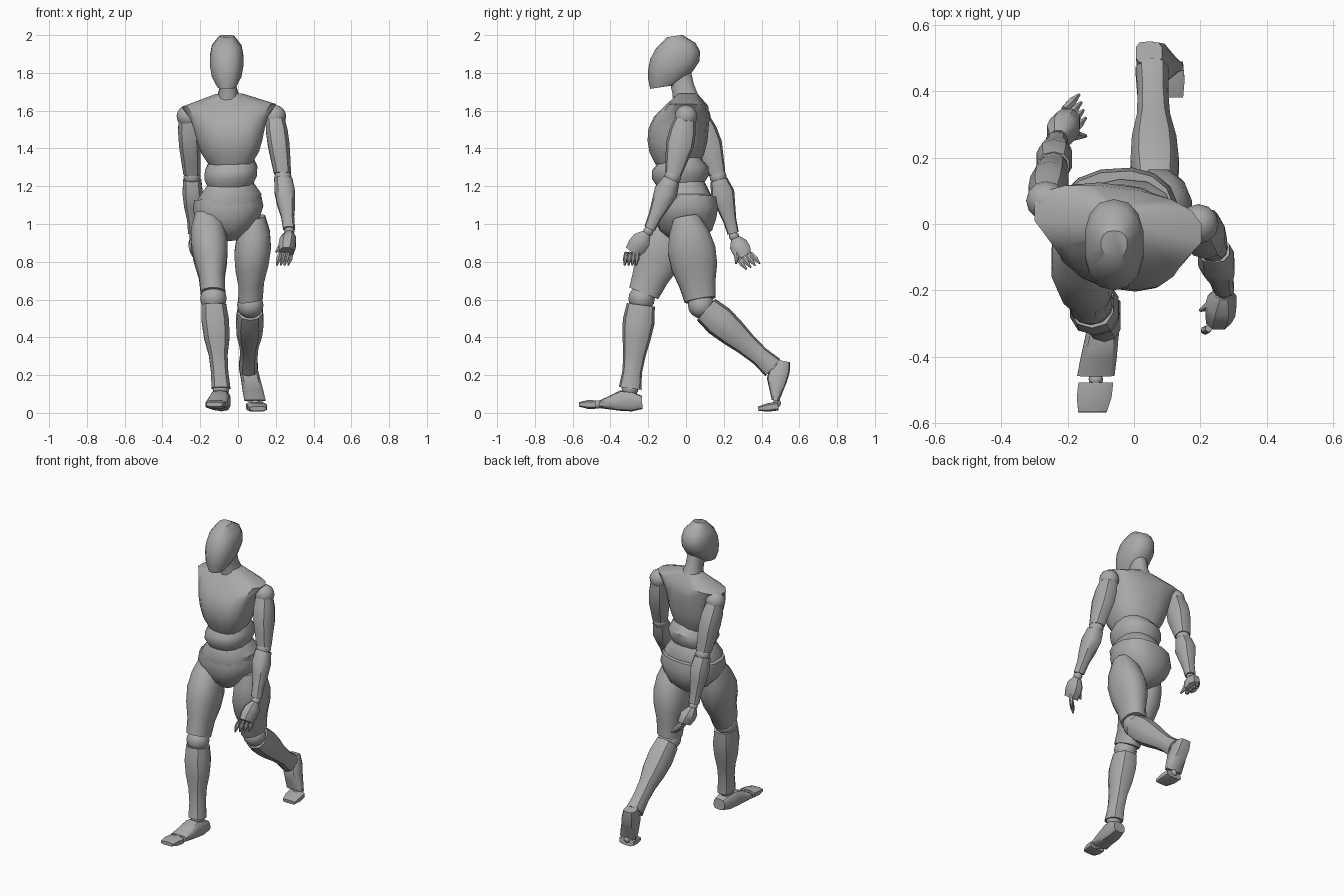
import bpy, bmesh, math
from mathutils import Vector

if "Cube" in bpy.data.objects:
    bpy.data.objects.remove(bpy.data.objects["Cube"], do_unlink=True)

grey = bpy.data.materials.new("mannequin_grey")
grey.use_nodes = True
colour = (0.4, 0.4, 0.4, 1)
grey.diffuse_color = colour
grey.node_tree.nodes["Principled BSDF"].inputs["Base Color"].default_value = colour


def finish(name, bm):
    bmesh.ops.recalc_face_normals(bm, faces=bm.faces)
    mesh = bpy.data.meshes.new(name)
    bm.to_mesh(mesh)
    bm.free()
    mesh.materials.append(grey)
    obj = bpy.data.objects.new(name, mesh)
    bpy.context.collection.objects.link(obj)
    bpy.ops.object.select_all(action='DESELECT')
    obj.select_set(True)
    bpy.context.view_layer.objects.active = obj
    bpy.ops.object.shade_smooth_by_angle(angle=math.radians(40))


def power(value, exponent):
    return math.copysign(abs(value) ** exponent, value)


# Loft of evenly spaced rounded rings along a bone, from its lower to its upper end
def loft(name, bottom, top, widths, fronts, backs=None, sides=12, square=.85,
         yaw=0, roll=0, tilt=0):
    bm = bmesh.new()
    across = Vector((1, yaw, roll))
    rear = (top - bottom).normalized().cross(Vector((1, 0, 0))) + Vector((0, 0, tilt))
    loops = []
    for index, (width, front, back) in enumerate(zip(widths, fronts, backs or fronts)):
        centre = bottom.lerp(top, index / (len(widths) - 1)) + rear * (back - front) / 2
        depth = (front + back) / 2
        loop = []
        for side in range(sides):
            angle = math.tau * (side + .5) / sides
            offset = across * width * power(math.cos(angle), square)
            offset += rear * depth * power(math.sin(angle), square)
            loop.append(bm.verts.new(centre + offset))
        loops.append(loop)
    for low, high in zip(loops, loops[1:]):
        for side in range(sides):
            after = (side + 1) % sides
            bm.faces.new((low[side], low[after], high[after], high[side]))
    bm.faces.new(loops[0])
    bm.faces.new(loops[-1])
    finish(name, bm)


# Round joint between two parts
def joint(name, centre, radius):
    bm = bmesh.new()
    bmesh.ops.create_uvsphere(bm, u_segments=12, v_segments=8, radius=radius)
    bmesh.ops.translate(bm, verts=bm.verts, vec=centre)
    finish(name, bm)


# Finger of two tapered segments
def finger(name, base, tip, radius):
    middle = base.lerp(tip, .5)
    for part, start, end, r_start, r_end in (
            ("base", base, middle, radius * .8, radius),
            ("tip", middle, tip, radius, radius * .3)):
        bm = bmesh.new()
        axis = end - start
        bmesh.ops.create_cone(bm, cap_ends=True, segments=6, radius1=r_start,
                              radius2=r_end, depth=axis.length)
        turn = axis.to_track_quat('Z', 'Y').to_matrix()
        bmesh.ops.rotate(bm, verts=bm.verts, matrix=turn)
        bmesh.ops.translate(bm, verts=bm.verts, vec=(start + end) / 2)
        finish(f"{name}_{part}", bm)


def arm(side, shoulder, elbow, wrist, knuckles, spread, curl, thumb):
    shoulder, elbow, wrist, knuckles, spread, curl, thumb = map(
        Vector, (shoulder, elbow, wrist, knuckles, spread, curl, thumb))
    joint(f"{side}_shoulder", shoulder, .06)
    joint(f"{side}_elbow", elbow, .045)
    joint(f"{side}_wrist", wrist, .027)
    loft(f"{side}_upper_arm", elbow.lerp(shoulder, .05), shoulder,
         widths=(.047, .054, .06, .06, .05),
         fronts=(.045, .06, .075, .07, .05), sides=10)
    loft(f"{side}_forearm", wrist.lerp(elbow, .05), elbow.lerp(wrist, .05),
         widths=(.033, .036, .05, .056, .05),
         fronts=(.03, .036, .05, .064, .045), sides=10)
    loft(f"{side}_palm", knuckles, wrist.lerp(knuckles, .1),
         widths=(.04, .048, .046, .026),
         fronts=(.045, .056, .054, .027), sides=8)
    for number in range(4):
        base = knuckles + spread * (number / 1.5 - 1)
        finger(f"{side}_finger_{number + 1}", base, base + curl, .014)
    finger(f"{side}_thumb", wrist.lerp(knuckles, .3), knuckles + thumb, .018)


def leg(side, hip, knee, ankle, heel, sole, toe_root, toe_tip, roll):
    hip, knee, ankle, heel, sole, toe_root, toe_tip = map(
        Vector, (hip, knee, ankle, heel, sole, toe_root, toe_tip))
    joint(f"{side}_knee", knee, .07)
    joint(f"{side}_ankle", ankle, .045)
    joint(f"{side}_toe_joint", sole.lerp(toe_root, .5), .022)
    loft(f"{side}_thigh", knee.lerp(hip, .06), hip,
         widths=(.067, .07, .09, .1, .09, .06),
         fronts=(.085, .1, .125, .13, .11, .07), roll=roll)
    loft(f"{side}_shin", ankle, knee.lerp(ankle, .07),
         widths=(.052, .048, .052, .07, .076, .068),
         fronts=(.06, .052, .06, .075, .085, .075), sides=10)
    loft(f"{side}_foot", sole, heel,
         widths=(.058, .056, .052, .05, .04),
         fronts=(.02, .045, .07, .065, .035),
         backs=(.02, .03, .04, .045, .035), sides=10, square=.6)
    loft(f"{side}_toe", toe_tip, toe_root,
         widths=(.045, .055, .055), fronts=(.012, .024, .024), sides=8, square=.6)


# Head and neck
loft("head", Vector((-.06, -.06, 1.735)), Vector((-.06, -.06, 1.995)),
     widths=(.05, .08, .09, .09, .08, .04),
     fronts=(.13, .14, .14, .13, .1, .04),
     backs=(.01, .09, .13, .135, .11, .04), sides=14, tilt=.15)
loft("neck", Vector((-.05, 0, 1.65)), Vector((-.055, -.03, 1.78)),
     widths=(.065, .047, .047), fronts=(.07, .06, .06), tilt=.2)

# Torso, twisted slightly towards the swinging arm
loft("chest", Vector((-.04, -.03, 1.315)), Vector((-.05, -.03, 1.69)),
     widths=(.115, .155, .175, .19, .21, .255, .07),
     fronts=(.13, .16, .17, .165, .135, .07, .01),
     backs=(.1, .125, .14, .145, .15, .14, .09),
     sides=16, square=.8, yaw=-.13, roll=.03)
loft("upper_abdomen", Vector((-.04, -.03, 1.2)), Vector((-.035, -.03, 1.34)),
     widths=(.12, .142, .142, .12), fronts=(.12, .15, .15, .11),
     sides=14, roll=.08, tilt=.06)
loft("lower_abdomen", Vector((-.045, -.02, 1.08)), Vector((-.04, -.02, 1.22)),
     widths=(.165, .17, .12), fronts=(.14, .155, .12), sides=14, yaw=.06, roll=.06)
loft("pelvis", Vector((-.045, 0, .91)), Vector((-.055, 0, 1.14)),
     widths=(.04, .12, .17, .19, .18), fronts=(.07, .14, .16, .17, .16),
     sides=16, yaw=.06, roll=.08)

# Arms: the left swings forward, the right swings back
arm("left", shoulder=(.195, 0, 1.57), elbow=(.238, -.07, 1.25),
    wrist=(.272, -.2, .96), knuckles=(.255, -.285, .85),
    spread=(-.03, -.03, 0), curl=(-.02, -.01, -.07), thumb=(-.055, .025, 0))
arm("right", shoulder=(-.265, .07, 1.57), elbow=(-.243, .17, 1.25),
    wrist=(-.232, .254, .935), knuckles=(-.2, .31, .83),
    spread=(.01, -.035, -.015), curl=(.045, .045, -.055), thumb=(.055, -.045, -.04))

# Legs: the right is planted forward, the left trails on its toes
leg("right", hip=(-.165, -.05, 1.065), knee=(-.13, -.235, .605),
    ankle=(-.09, -.296, .13), heel=(-.08, -.232, .055), sole=(-.115, -.458, .045),
    toe_root=(-.115, -.478, .044), toe_tip=(-.125, -.567, .045), roll=0)
leg("left", hip=(.085, 0, 1.035), knee=(.065, .08, .57),
    ankle=(.055, .46, .24), heel=(.045, .517, .275), sole=(.09, .473, .065),
    toe_root=(.095, .488, .036), toe_tip=(.105, .382, .022), roll=.15)
